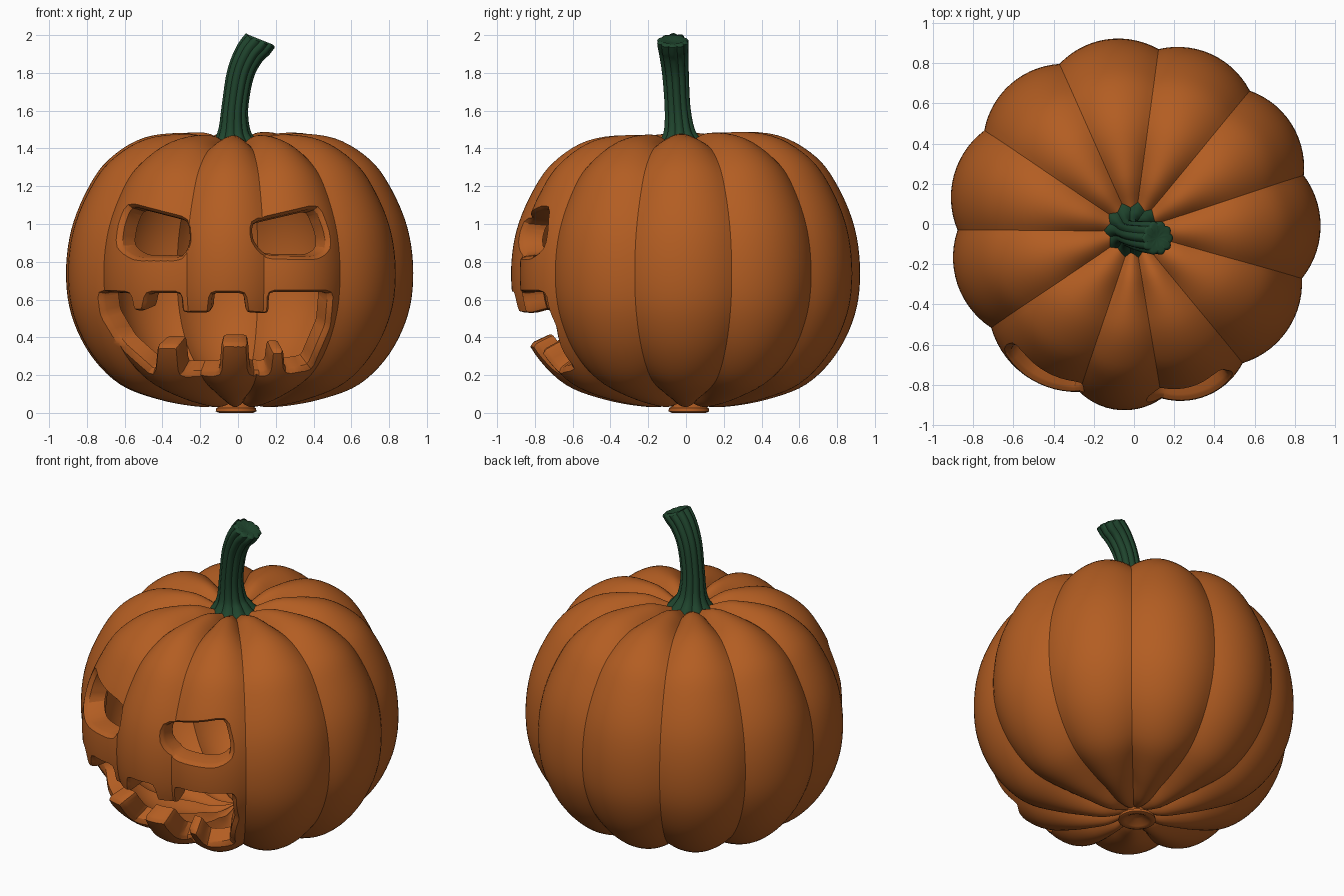
import bpy, bmesh, math
from mathutils import Vector
from mathutils.bvhtree import BVHTree

if "Cube" in bpy.data.objects:
    bpy.data.objects.remove(bpy.data.objects["Cube"])


def material(name, rgb):
    m = bpy.data.materials.new(name)
    m.use_nodes = True
    m.diffuse_color = (*rgb, 1)
    m.node_tree.nodes["Principled BSDF"].inputs["Base Color"].default_value = (*rgb, 1)
    return m


ORANGE = material("pumpkin orange", (0.45, 0.11, 0.016))
GREEN = material("stem green", (0.014, 0.06, 0.027))


def make_object(name, bm, mat):
    mesh = bpy.data.meshes.new(name)
    bm.to_mesh(mesh)
    bm.free()
    mesh.materials.append(mat)
    ob = bpy.data.objects.new(name, mesh)
    bpy.context.collection.objects.link(ob)
    return ob


def activate(ob):
    bpy.ops.object.select_all(action='DESELECT')
    ob.select_set(True)
    bpy.context.view_layer.objects.active = ob


def smooth(ob, degrees):
    activate(ob)
    bpy.ops.object.shade_smooth_by_angle(angle=math.radians(degrees))


def spline(points, steps):
    """Catmull-Rom curve through points of any dimension."""
    p = [Vector(q) for q in points]
    p = [2 * p[0] - p[1]] + p + [2 * p[-1] - p[-2]]
    out = []
    for a, b, c, d in zip(p, p[1:], p[2:], p[3:]):
        for k in range(steps):
            t = k / steps
            out.append(0.5 * (2 * b + (c - a) * t + (2 * a - 5 * b + 4 * c - d) * t * t
                              + (3 * b - a - 3 * c + d) * t ** 3))
    return out + [p[-2]]


def loft(rings):
    """Closed skin over rings of equal length, with end caps."""
    bm = bmesh.new()
    vs = [[bm.verts.new(co) for co in ring] for ring in rings]
    n = len(vs[0])
    for lo, hi in zip(vs, vs[1:]):
        for i in range(n):
            j = (i + 1) % n
            bm.faces.new((lo[i], lo[j], hi[j], hi[i]))
    caps = [bm.faces.new(vs[0][::-1]), bm.faces.new(vs[-1])]
    bmesh.ops.triangulate(bm, faces=caps)
    bmesh.ops.recalc_face_normals(bm, faces=bm.faces)
    return bm


# Pumpkin body: ribbed outer skin and a scaled inner skin
GROOVES = [16, 49, 82, 115, 148, 182, 216, 252, 279, 308, 342]
RIB_STEPS = 14
profile = spline([(.03, .07), (.12, .04), (.22, .033), (.43, .07), (.64, .15), (.8, .31),
                  (.9, .52), (.928, .74), (.9, .97), (.815, 1.18), (.7, 1.34), (.51, 1.455),
                  (.27, 1.478), (.12, 1.43), (.03, 1.4)], 5)
directions = []
for a, b in zip(GROOVES, GROOVES[1:] + [GROOVES[0] + 360]):
    for k in range(RIB_STEPS):
        t = k / RIB_STEPS
        directions.append((math.radians(a + (b - a) * t), (2 * t - 1) ** 2))

rings = []
for i, p in enumerate(profile):
    tangent = profile[min(i + 1, len(profile) - 1)] - profile[max(i - 1, 0)]
    normal = Vector((tangent.y, -tangent.x)).normalized()
    depth = 0.05 * min(1, p.x / 0.3)
    ring = []
    for angle, groove in directions:
        q = p - normal * depth * groove
        x, y = q.x * math.cos(angle), q.x * math.sin(angle)
        upper = max(0, q.y - 0.75)
        y -= 0.05 * upper * (1 - p.x / 0.93)
        ring.append((x, y, q.y + 0.04 * y * upper))
    rings.append(ring)
bm = loft(rings)
surface = BVHTree.FromBMesh(bm)
CENTRE = Vector((0, 0, 0.75))
inner = bmesh.ops.duplicate(bm, geom=bm.verts[:] + bm.edges[:] + bm.faces[:])["geom"]
for v in inner:
    if isinstance(v, bmesh.types.BMVert):
        v.co = CENTRE + (v.co - CENTRE) * 0.87
bmesh.ops.reverse_faces(bm, faces=[f for f in inner if isinstance(f, bmesh.types.BMFace)])
body = make_object("pumpkin_body", bm, ORANGE)


# Face openings: outlines seen from the front, carved towards a centre
def outline(points, radius):
    """Round the corners of an outline and split its long edges."""
    pts = [Vector(p) for p in points]
    rounded = []
    for a, b, c in zip(pts[-1:] + pts[:-1], pts, pts[1:] + pts[:1]):
        s = b + (a - b).normalized() * min(radius, (a - b).length * 0.4)
        e = b + (c - b).normalized() * min(radius, (c - b).length * 0.4)
        rounded += [s, s * 0.25 + b * 0.5 + e * 0.25, e]
    out = []
    for a, b in zip(rounded, rounded[1:] + rounded[:1]):
        n = max(1, math.ceil((b - a).length / 0.04))
        out += [a.lerp(b, k / n) for k in range(n)]
    return out


def carve(name, points, centre, radius, lip=0.016):
    pts = outline(points, radius)
    n = len(pts)
    area = sum(pts[i - 1].x * pts[i].y - pts[i].x * pts[i - 1].y for i in range(n))
    sign = 1 if area > 0 else -1

    def on_surface(p):
        return surface.ray_cast(Vector((p.x, -2, p.y)), Vector((0, 1, 0)))[0] - centre

    tight, wide = [], []
    for i, p in enumerate(pts):
        t = (pts[(i + 1) % n] - pts[i - 1]).normalized()
        tight.append(on_surface(p))
        wide.append(on_surface(p + Vector((t.y, -t.x)) * lip * sign))
    layers = [(tight, 0.4), (tight, 0.968), (tight, 0.977), (wide, 1.003), (wide, 1.8)]
    # a rounded lip: the middle layer leans part of the way outwards
    layers[2] = ([a.lerp(b, 0.3) for a, b in zip(tight, wide)], 0.982)
    cutter = make_object(name, loft([[centre + v * s for v in ring] for ring, s in layers]), ORANGE)
    cutter.hide_render = True
    mod = body.modifiers.new(name, 'BOOLEAN')
    mod.object, mod.operation, mod.solver = cutter, 'DIFFERENCE', 'EXACT'
    activate(body)
    bpy.ops.object.modifier_apply(modifier=name)
    bpy.data.objects.remove(cutter)


EYE_CENTRE = Vector((0, 0, 0.93))
carve("right_eye_cutter", [(-.58, 1.1), (-.27, 1.02), (-.26, .9), (-.3, .82), (-.55, .82),
                           (-.635, .88), (-.62, 1.0)], EYE_CENTRE, 0.035)
carve("left_eye_cutter", [(.42, 1.09), (.075, 1.01), (.08, .91), (.15, .83), (.42, .825),
                          (.48, .87), (.47, .96)], EYE_CENTRE, 0.035)
upper_edge = [(-.73, .635), (-.58, .63), (-.56, .535), (-.5, .535), (-.48, .63), (-.31, .63),
              (-.3, .525), (-.15, .525), (-.14, .63), (.03, .63), (.045, .525), (.165, .52),
              (.17, .635), (.49, .635)]
lower_edge = [(.475, .46), (.38, .24), (.255, .22), (.245, .33), (.175, .33), (.16, .21),
              (.065, .21), (.055, .365), (-.09, .365), (-.1, .21), (-.3, .205), (-.315, .355),
              (-.435, .355), (-.45, .21), (-.62, .36), (-.715, .52)]
carve("mouth_cutter", upper_edge + lower_edge, CENTRE, 0.022)
smooth(body, 28)

# Stem: ridged tube along a bent path, flared at the base
path = spline([(-.015, -.03, 1.39, .155), (-.018, -.032, 1.44, .11), (-.02, -.036, 1.5, .079),
               (-.016, -.045, 1.62, .066), (.012, -.055, 1.79, .068), (.06, -.064, 1.9, .074),
               (.115, -.07, 1.965, .08)], 5)
RIDGES, STEM_SIDES = 10, 80
centres = [p.to_3d() for p in path]
rings = []


def stem_ring(centre, tangent, radius, ridge):
    u = Vector((0, 1, 0)).cross(tangent).normalized()
    v = tangent.cross(u)
    ring = []
    for k in range(STEM_SIDES):
        a = math.tau * k / STEM_SIDES
        r = radius * (1 - ridge + 2 * ridge * abs(math.cos(a * RIDGES / 2)))
        ring.append(centre + (u * math.cos(a) + v * math.sin(a)) * r)
    return ring


for i, p in enumerate(path):
    tangent = (centres[min(i + 1, len(path) - 1)] - centres[max(i - 1, 0)]).normalized()
    if i == len(path) - 1:
        tangent = Vector((.4, 0, 1)).normalized()
    rings.append(stem_ring(centres[i], tangent, p.w, 0.07))
for scale, rise in ((0.93, 0.008), (0.8, 0.012), (0.4, 0.004), (0.05, 0)):
    rings.append(stem_ring(centres[-1] + tangent * rise, tangent, path[-1].w * scale, 0.07))
stem = make_object("stem", loft(rings), GREEN)
smooth(stem, 40)

# Blossom scar: small dished button under the body
button = [(.05, .09), (.07, .045), (.105, .025), (.108, .008), (.09, 0), (.07, .008), (.03, .035)]
rings = [[(-.01 + r * math.cos(math.tau * k / 32), .015 + r * math.sin(math.tau * k / 32), z)
          for k in range(32)] for r, z in button]
scar = make_object("bottom_scar", loft(rings), ORANGE)
smooth(scar, 50)
